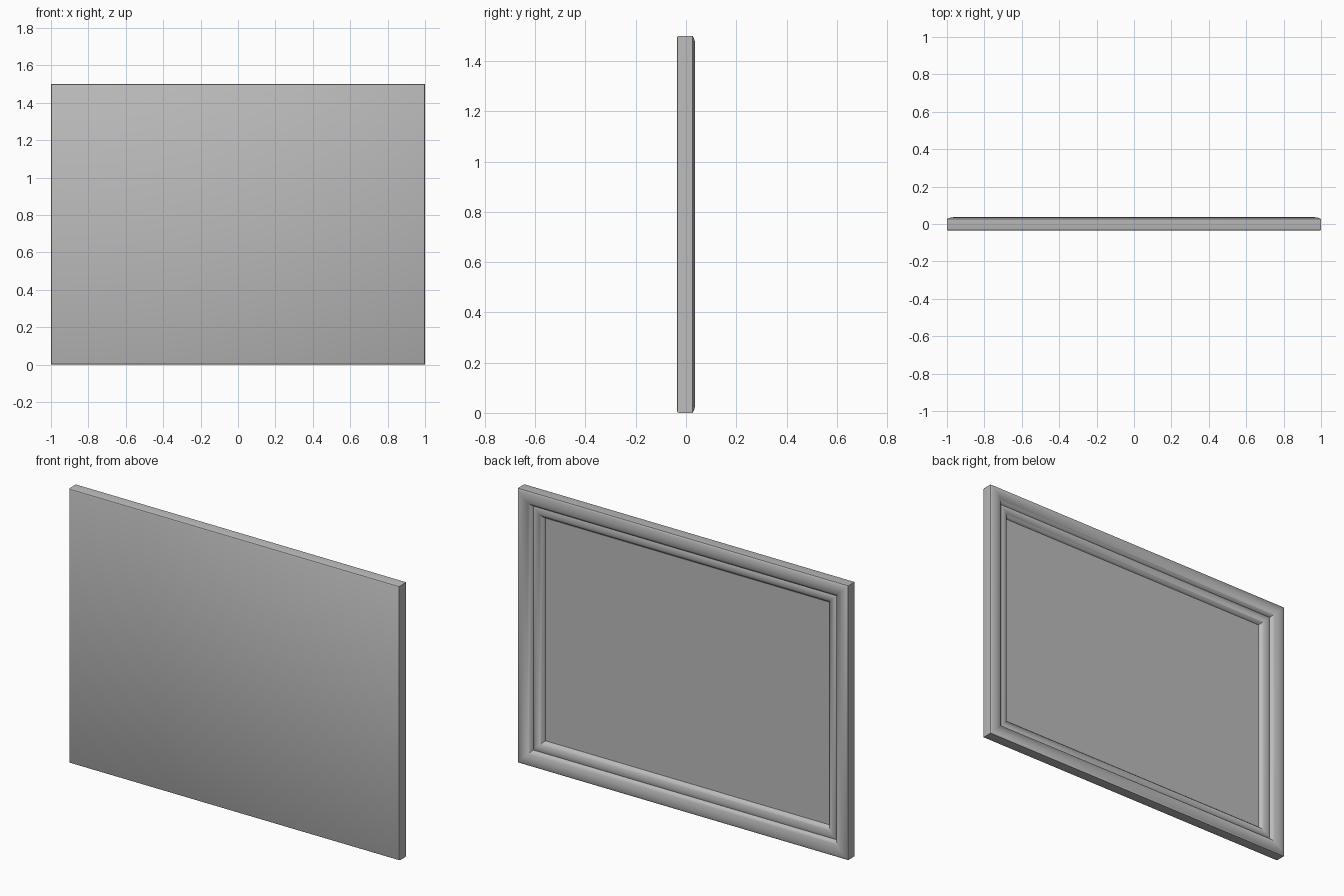
import bpy, bmesh, math

if "Cube" in bpy.data.objects:
    bpy.data.objects.remove(bpy.data.objects["Cube"])

W, H = 1.0, 0.75          # half width and half height
grey = bpy.data.materials.new("plain_grey")
grey.diffuse_color = (0.5, 0.5, 0.5, 1)
grey.use_nodes = True
grey.node_tree.nodes["Principled BSDF"].inputs["Base Color"].default_value = grey.diffuse_color


def finish(bm, name):
    bmesh.ops.recalc_face_normals(bm, faces=bm.faces[:])
    mesh = bpy.data.meshes.new(name)
    bm.to_mesh(mesh)
    bm.free()
    mesh.materials.append(grey)
    obj = bpy.data.objects.new(name, mesh)
    bpy.context.collection.objects.link(obj)
    bpy.context.view_layer.objects.active = obj
    obj.select_set(True)
    bpy.ops.object.shade_smooth_by_angle(angle=math.radians(40))
    obj.select_set(False)


def ring(bm, inset, y):
    return [bm.verts.new((sx * (W - inset), y, H + sz * (H - inset)))
            for sx, sz in ((-1, -1), (1, -1), (1, 1), (-1, 1))]


def bead(i0, y0, i1, y1, rise, steps=10):
    """Rounded moulding between two (inset, y) points."""
    return [(i0 + (i1 - i0) * t,
             y0 + (y1 - y0) * t + rise * math.sin(math.pi * t) ** 0.8)
            for t in (k / steps for k in range(steps + 1))]


# Moulded frame: flat front, eased front edge, two stepped beads behind
profile = [(0.007, -0.036), (0.002, -0.033), (0, -0.027)]
profile += bead(0, 0.026, 0.08, 0.014, 0.0155)
profile += bead(0.082, 0.008, 0.138, -0.008, 0.012)
profile += [(0.14, -0.02)]
bm = bmesh.new()
rings = [ring(bm, i, y) for i, y in profile]
for a, b in zip(rings, rings[1:]):
    for k in range(4):
        n = (k + 1) % 4
        bm.faces.new((a[k], a[n], b[n], b[k]))
bm.faces.new(rings[0])     # flat front
bm.faces.new(rings[-1])    # floor of the recess
finish(bm, "moulded_frame")

# Recessed back panel, set just inside the moulding
bm = bmesh.new()
low, high = ring(bm, 0.141, -0.019), ring(bm, 0.141, -0.012)
bm.faces.new(low)
bm.faces.new(high)
for k in range(4):
    n = (k + 1) % 4
    bm.faces.new((low[k], low[n], high[n], high[k]))
finish(bm, "back_panel")
